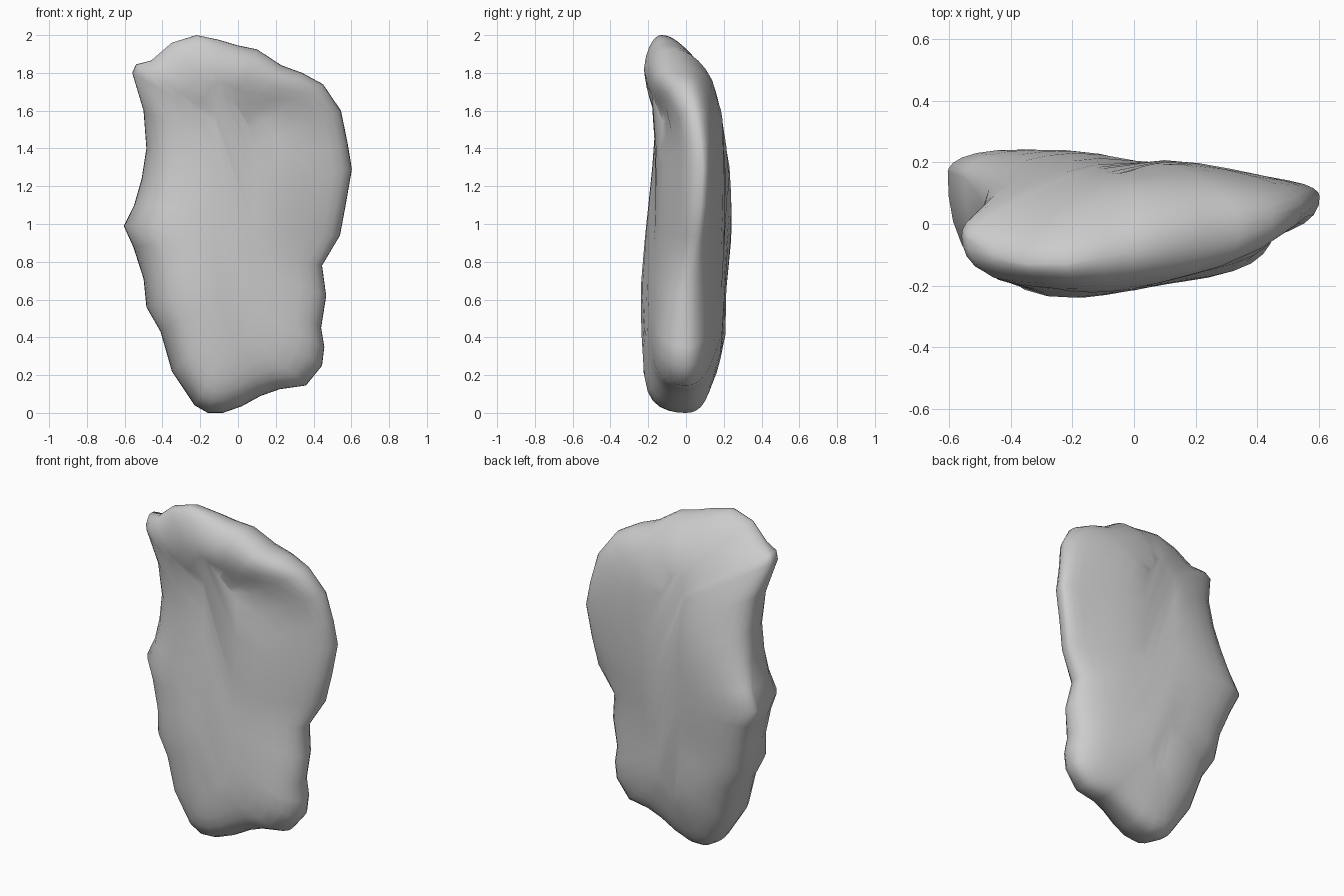
import bpy, bmesh, math

if "Cube" in bpy.data.objects:
    bpy.data.objects.remove(bpy.data.objects["Cube"])

# Silhouette seen from the front: x, z and the depth y of the rim
OUTLINE = [
    (-.16, .0, .0), (-.08, .0, .0), (.02, .035, .0), (.12, .09, .0), (.22, .125, .0),
    (.36, .145, .0), (.445, .25, .0), (.457, .35, .0), (.44, .45, .0), (.467, .62, .0),
    (.445, .78, .03), (.54, .94, .06), (.57, 1.1, .08), (.603, 1.29, .09), (.58, 1.43, .08),
    (.545, 1.6, .05), (.45, 1.74, .0), (.34, 1.8, -.02), (.23, 1.84, -.04), (.1, 1.925, -.07),
    (0, 1.945, -.09), (-.1, 1.975, -.11), (-.22, 2.0, -.13), (-.35, 1.96, -.13),
    (-.46, 1.865, -.1), (-.54, 1.845, -.05), (-.56, 1.8, -.04), (-.5, 1.6, .0),
    (-.485, 1.4, .05), (-.51, 1.24, .1), (-.55, 1.1, .15), (-.605, .99, .17),
    (-.555, .88, .15), (-.5, .71, .1), (-.485, .56, .06), (-.41, .43, .03),
    (-.35, .22, .0), (-.23, .04, .0)]

# Depth of the two broad faces on a coarse grid
XS = [-.45, -.15, .15, .45]
ZS = [.1, .4, .65, .85, 1.1, 1.35, 1.55, 1.78, 2.0]
FRONT = [(-.24, -.23, -.18, -.15), (-.235, -.24, -.19, -.16), (-.25, -.245, -.18, -.12),
         (-.235, -.225, -.16, -.06), (-.21, -.2, -.16, -.06), (-.18, -.175, -.14, -.05),
         (-.165, -.155, -.09, -.04), (-.21, -.235, -.21, -.17), (-.19, -.21, -.19, -.16)]
BACK = [(.13, .13, .13, .1), (.22, .22, .17, .12), (.22, .21, .17, .12),
        (.25, .23, .19, .13), (.25, .24, .21, .15), (.23, .235, .21, .16),
        (.16, .19, .2, .16), (.06, .12, .15, .12), (-.04, -.02, .04, .05)]


def locate(v, stops):
    """Cell index and position inside it."""
    v = min(max(v, stops[0]), stops[-1])
    i = max(k for k in range(len(stops) - 1) if stops[k] <= v)
    return i, (v - stops[i]) / (stops[i + 1] - stops[i])


def depth(grid, x, z):
    (i, u), (j, w) = locate(x, XS), locate(z, ZS)
    mix = lambda row: row[i] * (1 - u) + row[i + 1] * u
    return mix(grid[j]) * (1 - w) + mix(grid[j + 1]) * w


# Concentric rings from the rim inwards, bulged out to each face
STEPS = [.995, .97, .92, .84, .72, .56, .38, .19]
bm = bmesh.new()


def place(p, t, grid):
    cx, cz = -.02, 1 + (p[1] - 1) * .6
    x, z = cx + (p[0] - cx) * t, cz + (p[1] - cz) * t
    bulge = (1 - t ** 5) ** (1 / 2.2)
    return bm.verts.new((x, p[2] + (depth(grid, x, z) - p[2]) * bulge, z))


def bridge(a, b):
    for k in range(len(a)):
        n = (k + 1) % len(a)
        bm.faces.new((a[k], a[n], b[n], b[k]))


rim = [bm.verts.new((x, y, z)) for x, z, y in OUTLINE]
for grid in (FRONT, BACK):
    previous = rim
    for t in STEPS:
        ring = [place(p, t, grid) for p in OUTLINE]
        bridge(previous, ring)
        previous = ring
    # Close the face across the spine, pairing left and right points
    n = len(previous)
    lo, hi = 0, n - 1
    while hi - lo > 2:
        bm.faces.new((previous[lo], previous[lo + 1], previous[hi - 1], previous[hi]))
        lo, hi = lo + 1, hi - 1
    if hi - lo == 2:
        bm.faces.new((previous[lo], previous[lo + 1], previous[hi]))

# Weathering: soften the inner surface but leave the rim in place
inner = [v for v in bm.verts if v not in set(rim)]
for _ in range(2):
    bmesh.ops.smooth_vert(bm, verts=inner, factor=.3, use_axis_x=False,
                          use_axis_y=True, use_axis_z=False)
bmesh.ops.recalc_face_normals(bm, faces=bm.faces)
for f in bm.faces:
    f.smooth = True

mesh = bpy.data.meshes.new("rock_slab")
bm.to_mesh(mesh)
bm.free()
rock = bpy.data.objects.new("rock_slab", mesh)
bpy.context.collection.objects.link(rock)
